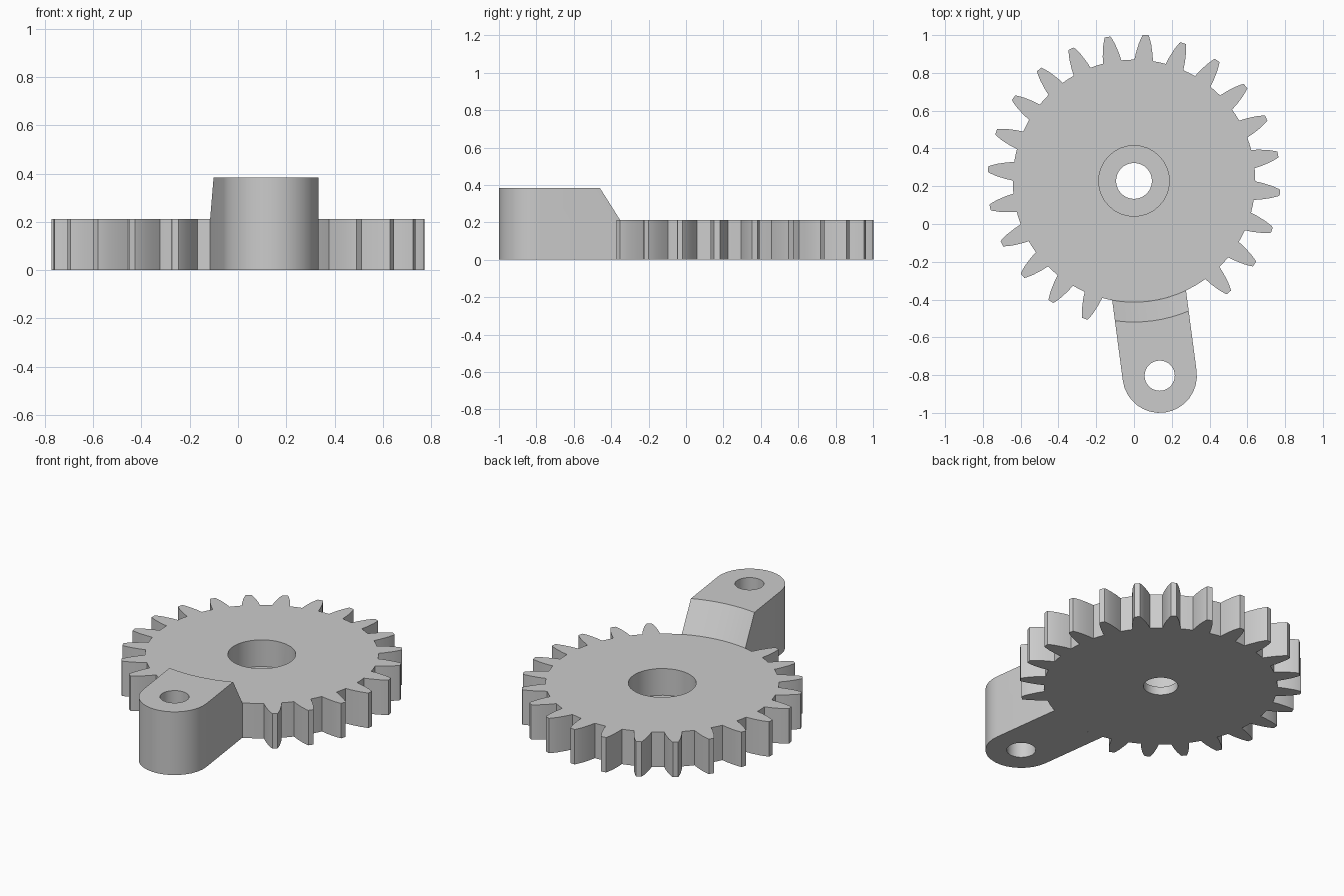
import bpy, bmesh
from math import sin, cos, pi, radians, sqrt
from mathutils import Vector

CENTRE = Vector((0, 0.228, 0))       # gear axis
ROOT, GEAR_H, ARM_H = 0.642, 0.212, 0.384
TEETH, OFFSET = 24, -4.6
MISSING = (19, 18, 20)               # teeth replaced by the arm
PIVOT = Vector((0.136, -0.803, 0))
ARM_W, SLOPE_R = 0.197, 0.747        # arm half width, radius where the ramp ends

if "Cube" in bpy.data.objects:
    bpy.data.objects.remove(bpy.data.objects["Cube"])

grey = bpy.data.materials.new("plain grey")
grey.use_nodes = True
grey.diffuse_color = (0.6, 0.6, 0.6, 1)
grey.node_tree.nodes["Principled BSDF"].inputs["Base Color"].default_value = (0.6, 0.6, 0.6, 1)


def loft(name, loops):
    """Closed solid through stacked loops with equal point counts."""
    bm = bmesh.new()
    rings = [[bm.verts.new(p) for p in loop] for loop in loops]
    bm.faces.new(rings[0][::-1])
    bm.faces.new(rings[-1])
    n = len(rings[0])
    for a, b in zip(rings, rings[1:]):
        for i in range(n):
            j = (i + 1) % n
            bm.faces.new((a[i], a[j], b[j], b[i]))
    bmesh.ops.recalc_face_normals(bm, faces=bm.faces)
    mesh = bpy.data.meshes.new(name)
    bm.to_mesh(mesh)
    bm.free()
    mesh.materials.append(grey)
    obj = bpy.data.objects.new(name, mesh)
    bpy.context.collection.objects.link(obj)
    return obj


def bore(obj, centre, radius, z0, z1):
    """Cut a round hole and apply it."""
    ring = [(centre.x + radius * cos(2 * pi * i / 32),
             centre.y + radius * sin(2 * pi * i / 32)) for i in range(32)]
    cutter = loft("hole_cutter", [[(x, y, z) for x, y in ring] for z in (z0, z1)])
    cutter.hide_render = True
    mod = obj.modifiers.new("hole", 'BOOLEAN')
    mod.operation, mod.solver, mod.object = 'DIFFERENCE', 'EXACT', cutter
    bpy.ops.object.select_all(action='DESELECT')
    bpy.context.view_layer.objects.active = obj
    obj.select_set(True)
    bpy.ops.object.modifier_apply(modifier=mod.name)
    bpy.data.objects.remove(cutter)


# Gear outline: tapered, slightly bulging teeth between root arcs
FLANK = [(ROOT, 4.4), (0.68, 3.7), (0.73, 2.55), (0.765, 1.5), (0.775, 1.1)]
outline = []
for k in range(TEETH):
    mid = OFFSET + k * 360 / TEETH
    if k in MISSING:
        tooth = [(ROOT, a) for a in (-4.4, 0, 4.4)]
    else:
        tooth = [(r, -a) for r, a in FLANK] + FLANK[::-1]
    for r, a in tooth + [(ROOT, 7.5)]:
        t = radians(mid + a)
        outline.append((r * cos(t), r * sin(t) + CENTRE.y))
gear = loft("gear_wheel", [[(x, y, z) for x, y in outline] for z in (0, GEAR_H)])
bore(gear, CENTRE, 0.187, 0.05, 0.5)   # wide recess
bore(gear, CENTRE, 0.095, -0.2, 0.3)   # shaft hole

# Arm: round outer end, inner end follows the gear root and ramps up
along = (PIVOT - CENTRE).normalized()
side = Vector((-along.y, along.x, 0))


def arm_loop(radius, z):
    pts = []
    for i in range(9):
        s = ARM_W * (1 - i / 4)
        pts.append(CENTRE + along * sqrt(radius ** 2 - s ** 2) + side * s)
    for i in range(17):
        t = pi * i / 16
        pts.append(PIVOT - side * ARM_W * cos(t) + along * ARM_W * sin(t))
    return [(p.x, p.y, z) for p in pts]


arm = loft("pivot_arm", [arm_loop(ROOT, 0), arm_loop(ROOT, GEAR_H), arm_loop(SLOPE_R, ARM_H)])
bore(arm, PIVOT, 0.08, -0.2, 0.6)

# Smooth round walls, keep hard edges
for obj in (gear, arm):
    bpy.ops.object.select_all(action='DESELECT')
    bpy.context.view_layer.objects.active = obj
    obj.select_set(True)
    bpy.ops.object.shade_smooth_by_angle(angle=radians(30))
